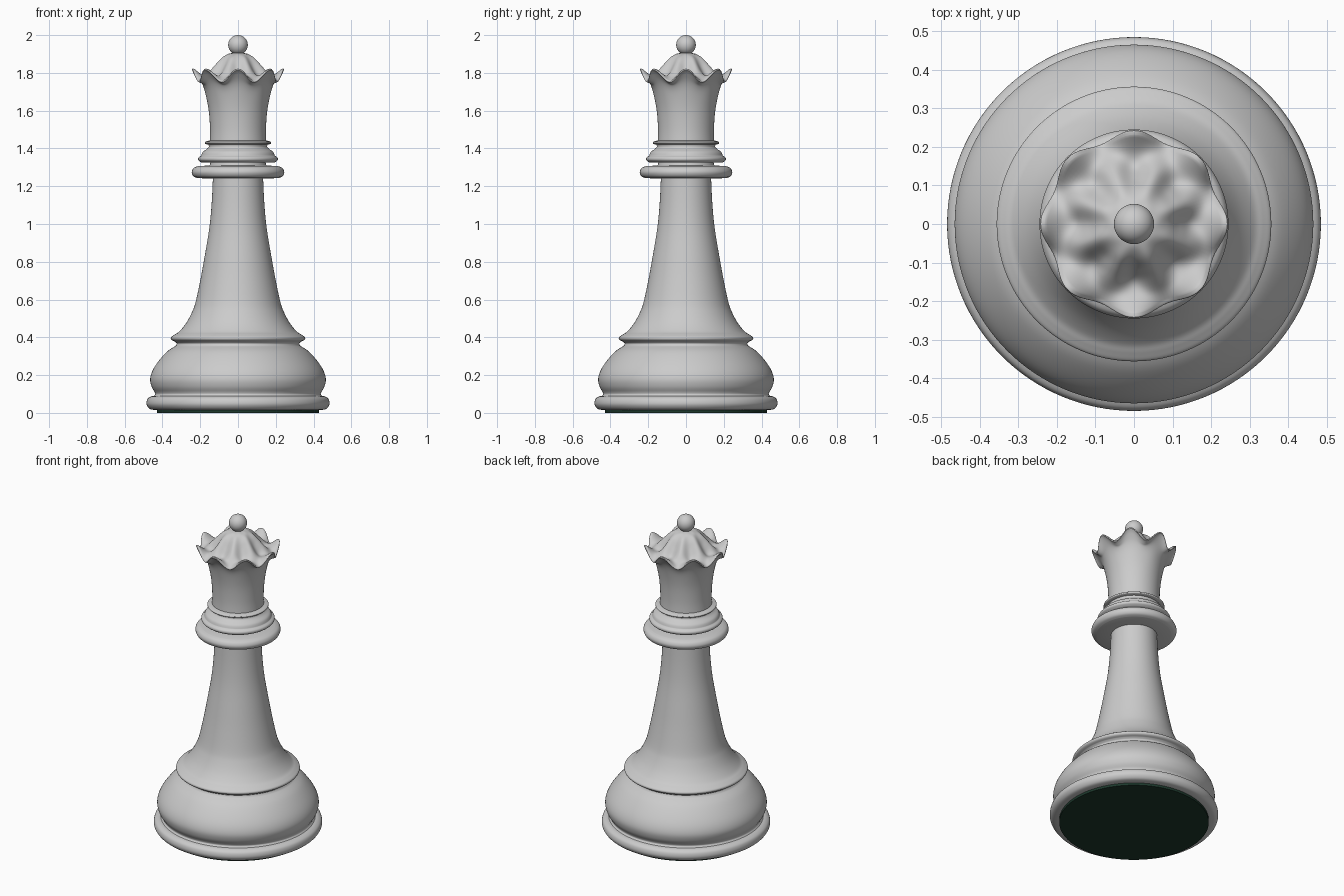
import bpy, bmesh, math

SEGS = 128
POINTS = 8  # scallops around the crown


def spline(pts, steps):
    """Catmull-Rom curve through a run of (r, z, wave_r, wave_z) points."""
    pts = [tuple(p) + (0,) * (4 - len(p)) for p in pts]
    if len(pts) == 2:
        return pts
    ext = [pts[0]] + pts + [pts[-1]]
    out = []
    for a, b, c, d in zip(ext, ext[1:], ext[2:], ext[3:]):
        for s in range(steps):
            t = s / steps
            out.append(tuple(
                0.5 * (2 * q + (r - p) * t + (2 * p - 5 * q + 4 * r - u) * t * t
                       + (3 * q - p - 3 * r + u) * t ** 3)
                for p, q, r, u in zip(a, b, c, d)))
    return out + [pts[-1]]


def lathe(name, *runs, steps=5):
    """Spin smooth runs around z; corners between runs stay sharp."""
    profile = []
    for run in runs:
        profile += spline(run, steps)[1 if profile else 0:]
    bm = bmesh.new()
    rings = []
    for r, z, wr, wz in profile:
        if r < 1e-4:
            rings.append([bm.verts.new((0, 0, z))] * SEGS)
            continue
        ring = []
        for i in range(SEGS):
            a = 2 * math.pi * i / SEGS
            w = math.cos(POINTS * a)
            ring.append(bm.verts.new(((r + wr * w) * math.cos(a),
                                      (r + wr * w) * math.sin(a), z + wz * w)))
        rings.append(ring)
    for lo, hi in zip(rings, rings[1:]):
        for i in range(SEGS):
            j = (i + 1) % SEGS
            bm.faces.new(list(dict.fromkeys((lo[i], lo[j], hi[j], hi[i]))))
    bmesh.ops.recalc_face_normals(bm, faces=bm.faces)
    mesh = bpy.data.meshes.new(name)
    bm.to_mesh(mesh)
    bm.free()
    ob = bpy.data.objects.new(name, mesh)
    bpy.context.collection.objects.link(ob)
    bpy.ops.object.select_all(action='DESELECT')
    ob.select_set(True)
    bpy.context.view_layer.objects.active = ob
    bpy.ops.object.shade_smooth_by_angle(angle=math.radians(40))
    return ob


# Felt pad underneath
felt = lathe("felt_pad", [(0, 0), (0.43, 0)], [(0.43, 0), (0.43, 0.02)],
             [(0.43, 0.02), (0, 0.02)])
green = bpy.data.materials.new("felt_green")
green.diffuse_color = (0.012, 0.04, 0.025, 1)
felt.data.materials.append(green)

# Foot ring, bulge, shoulder ring and tapering stem
lathe("base_and_stem",
      [(0, 0.015), (0.44, 0.015)],
      [(0.44, 0.015), (0.468, 0.022), (0.484, 0.045), (0.48, 0.072),
       (0.463, 0.086), (0.445, 0.09)],
      [(0.445, 0.09), (0.438, 0.1), (0.442, 0.112)],
      [(0.442, 0.112), (0.458, 0.14), (0.465, 0.18), (0.452, 0.225),
       (0.42, 0.275), (0.375, 0.325), (0.33, 0.355)],
      [(0.33, 0.355), (0.324, 0.367), (0.335, 0.378)],
      [(0.335, 0.378), (0.352, 0.386), (0.355, 0.4), (0.335, 0.415),
       (0.31, 0.432), (0.275, 0.475), (0.245, 0.53), (0.225, 0.585),
       (0.2, 0.7), (0.178, 0.82), (0.153, 0.97), (0.14, 1.1), (0.133, 1.24)],
      [(0.133, 1.24), (0.133, 1.33)])

# Wide collar
lathe("lower_collar",
      [(0.12, 1.24), (0.215, 1.243)],
      [(0.215, 1.243), (0.236, 1.253), (0.245, 1.274), (0.236, 1.295),
       (0.215, 1.306)],
      [(0.215, 1.306), (0.15, 1.31)], [(0.15, 1.31), (0.145, 1.33)])

# Second collar with a thin fillet above
lathe("upper_collar",
      [(0.12, 1.325), (0.195, 1.326)],
      [(0.195, 1.326), (0.21, 1.338), (0.209, 1.352), (0.195, 1.362)],
      [(0.195, 1.362), (0.186, 1.382), (0.165, 1.397), (0.155, 1.408),
       (0.156, 1.42)],
      [(0.156, 1.42), (0.173, 1.424), (0.176, 1.43), (0.172, 1.436),
       (0.15, 1.442)],
      [(0.15, 1.442), (0.12, 1.442)])

# Flared crown with scalloped rim and fluted dome
lathe("crown",
      [(0.15, 1.42), (0.148, 1.5), (0.155, 1.6), (0.172, 1.69, 0.001, 0.002),
       (0.19, 1.74, 0.003, 0.01), (0.213, 1.768, 0.01, 0.026),
       (0.233, 1.782, 0.01, 0.032)],
      [(0.233, 1.782, 0.01, 0.032), (0.232, 1.79, 0.01, 0.032),
       (0.222, 1.792, 0.009, 0.029)],
      [(0.222, 1.792, 0.009, 0.029), (0.185, 1.785, 0, 0.002),
       (0.15, 1.803, 0, -0.017), (0.12, 1.837, 0, -0.015),
       (0.09, 1.875, 0, -0.006), (0.06, 1.897), (0.03, 1.905), (0, 1.907)])

# Ball finial
bpy.ops.mesh.primitive_uv_sphere_add(segments=48, ring_count=24, radius=0.052,
                                     location=(0, 0, 1.948))
ball = bpy.context.object
ball.name = "ball_finial"
bpy.ops.object.shade_smooth_by_angle(angle=math.radians(40))
